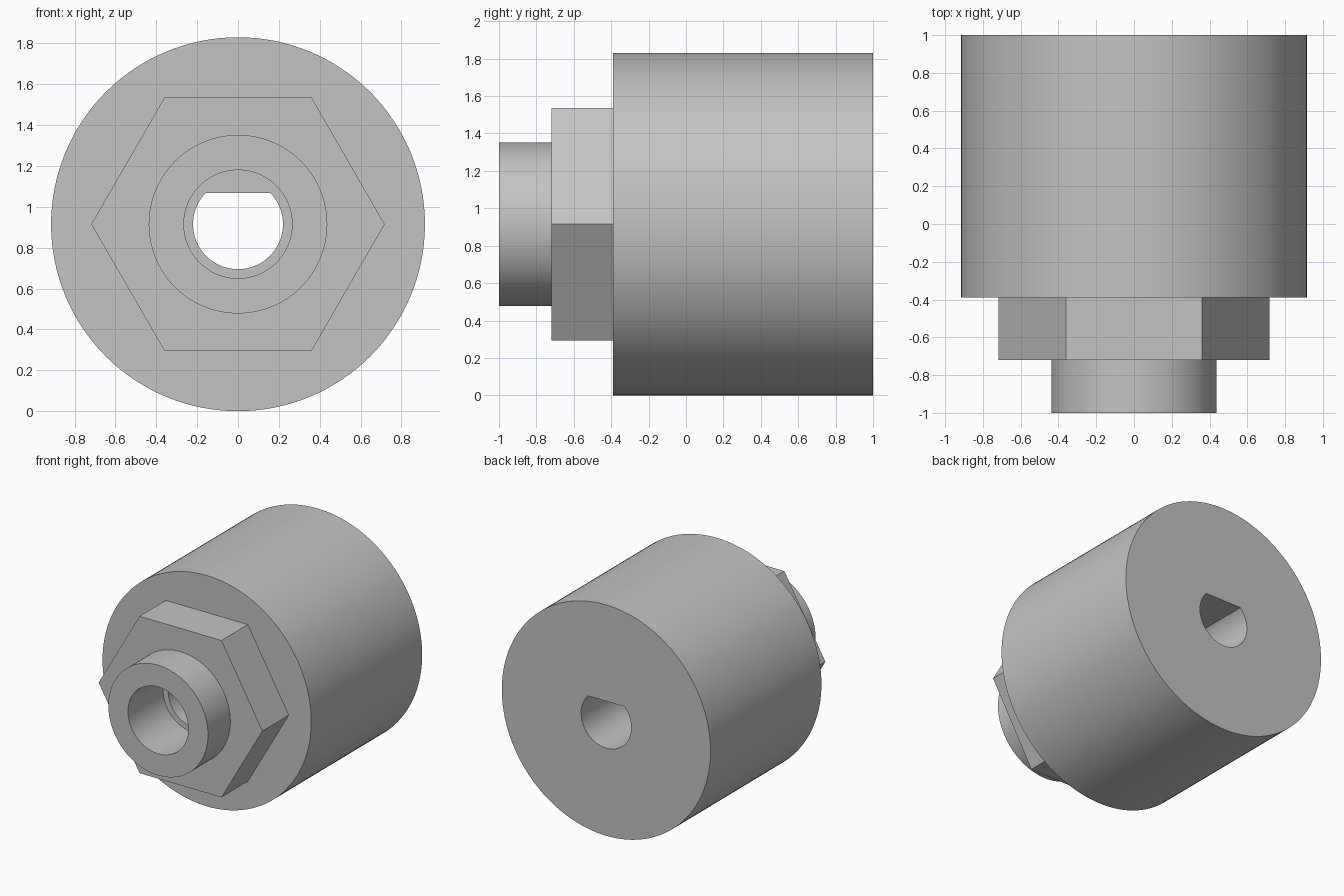
import bpy
import bmesh
from math import cos, sin, pi, radians
from mathutils import Vector

cube = bpy.data.objects.get("Cube")
if cube:
    bpy.data.objects.remove(cube, do_unlink=True)

AXIS_Z = 0.915     # height of the shared axis
FLAT = 0.152       # height of the bore flat above the axis
ROUND = 128

steel = bpy.data.materials.new("grey_steel")
steel.use_nodes = True
grey = (0.55, 0.55, 0.55, 1)
steel.diffuse_color = grey
steel.node_tree.nodes["Principled BSDF"].inputs["Base Color"].default_value = grey


def prism(name, radius, y0, y1, sides=ROUND, flat=None):
    """Regular prism along y, optionally with a flat cut across its top."""
    bm = bmesh.new()
    ring = [bm.verts.new((radius * cos(2 * pi * i / sides), y0,
                          AXIS_Z + radius * sin(2 * pi * i / sides)))
            for i in range(sides)]
    cap = bm.faces.new(ring)
    ext = bmesh.ops.extrude_face_region(bm, geom=[cap], use_keep_orig=True)
    moved = [g for g in ext["geom"] if isinstance(g, bmesh.types.BMVert)]
    bmesh.ops.translate(bm, verts=moved, vec=(0, y1 - y0, 0))
    if flat is not None:
        cut = bmesh.ops.bisect_plane(
            bm, geom=bm.verts[:] + bm.edges[:] + bm.faces[:],
            plane_co=Vector((0, 0, AXIS_Z + flat)), plane_no=(0, 0, 1),
            clear_outer=True)
        edges = [g for g in cut["geom_cut"] if isinstance(g, bmesh.types.BMEdge)]
        bmesh.ops.holes_fill(bm, edges=edges)
    bmesh.ops.recalc_face_normals(bm, faces=bm.faces)
    mesh = bpy.data.meshes.new(name)
    bm.to_mesh(mesh)
    bm.free()
    mesh.materials.append(steel)
    obj = bpy.data.objects.new(name, mesh)
    bpy.context.collection.objects.link(obj)
    return obj


def combine(target, tool, operation):
    """Apply a boolean to the target and discard the tool."""
    mod = target.modifiers.new(tool.name, 'BOOLEAN')
    mod.operation = operation
    mod.solver = 'EXACT'
    mod.object = tool
    bpy.context.view_layer.objects.active = target
    bpy.ops.object.modifier_apply(modifier=mod.name)
    bpy.data.objects.remove(tool, do_unlink=True)


# Drum with hexagonal collar and round neck, stepped towards the front
coupling = prism("hex_collar_coupling", 0.915, -0.39, 1.0)
combine(coupling, prism("hex_collar", 0.718, -0.72, -0.3, sides=6), 'UNION')
combine(coupling, prism("neck", 0.437, -1.0, -0.6), 'UNION')

# D-shaped through bore and wider round counterbore in the front
combine(coupling, prism("d_bore", 0.22, -1.1, 1.1, flat=FLAT), 'DIFFERENCE')
combine(coupling, prism("counterbore", 0.265, -1.1, -0.56), 'DIFFERENCE')

# Smooth round walls, crisp edges
bpy.ops.object.select_all(action='DESELECT')
coupling.select_set(True)
bpy.context.view_layer.objects.active = coupling
bpy.ops.object.shade_smooth_by_angle(angle=radians(30))
